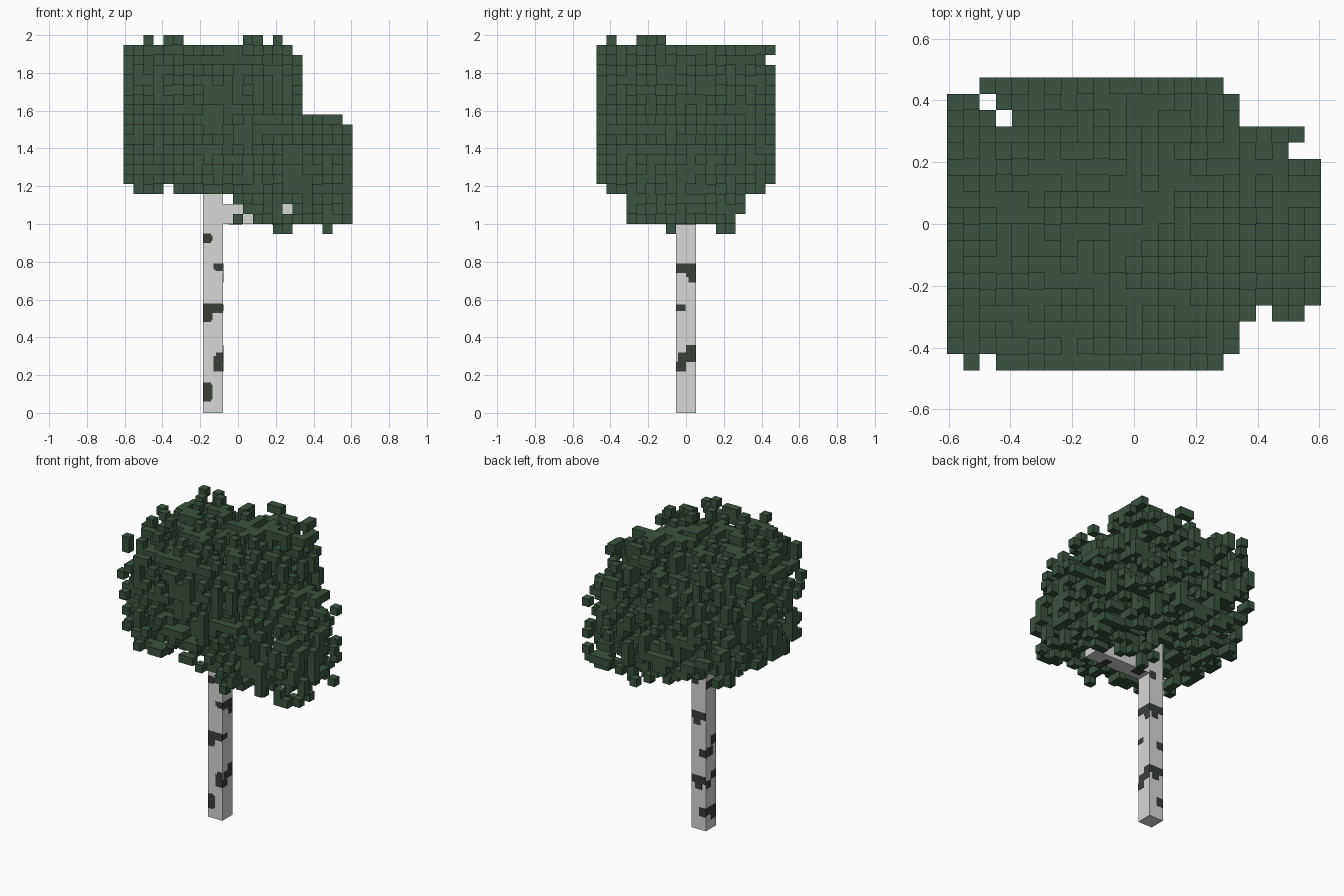
import bpy, bmesh, random
from mathutils import Vector

if "Cube" in bpy.data.objects:
    bpy.data.objects.remove(bpy.data.objects["Cube"], do_unlink=True)

random.seed(11)
S = 2 / 38                                # size of one block
ORIGIN = Vector((-11.5 * S, -9 * S, 0))   # corner of the block grid


def material(name, rgb):
    m = bpy.data.materials.new(name)
    m.use_nodes = True
    m.diffuse_color = (*rgb, 1)
    m.node_tree.nodes["Principled BSDF"].inputs["Base Color"].default_value = (*rgb, 1)
    return m


LEAF = material("leaf green", (0.041, 0.087, 0.050))
BARK = material("pale bark", (0.68, 0.68, 0.67))
MARK = material("dark bark", (0.042, 0.050, 0.042))


def finish(name, bm, mat):
    me = bpy.data.meshes.new(name)
    bm.to_mesh(me)
    bm.free()
    me.materials.append(mat)
    ob = bpy.data.objects.new(name, me)
    bpy.context.collection.objects.link(ob)
    return ob


def add_box(bm, lo, hi):
    lo, hi = Vector(lo), Vector(hi)
    for v in bmesh.ops.create_cube(bm, size=1)["verts"]:
        v.co = Vector([(lo[a] + hi[a]) / 2 + v.co[a] * (hi[a] - lo[a]) for a in range(3)])


def box(name, lo, hi, mat):
    bm = bmesh.new()
    add_box(bm, lo, hi)
    return finish(name, bm, mat)


# Wood: block ranges (low corner, high corner)
WOOD = {
    "trunk": ((8, 8, 0), (10, 10, 30)),
    "branch": ((10, 8, 19), (18, 10, 21)),
    "branch_upright": ((16, 8, 21), (18, 10, 27)),
}
for name, (lo, hi) in WOOD.items():
    box(name, ORIGIN + Vector(lo) * S, ORIGIN + Vector(hi) * S, BARK)

# Bark marks: thin plates as (u0, u1, z0, z1) on each trunk side, u across the side
X0, X1, Y0, Y1 = -3.5 * S, -1.5 * S, -S, S
T = 0.0015
MARKS = {
    "front": [(0, .04, .90, .95), (.04, .05, .91, .94), (.055, .105, .76, .79), (.065, .105, .75, .76),
              (0, .105, .53, .58), (0, .04, .48, .53), (.04, .05, .49, .53),
              (.055, .105, .22, .30), (.068, .105, .30, .32), (0, .04, .06, .16), (.04, .05, .07, .15)],
    "right": [(0, .105, .74, .79), (.053, .105, .72, .74), (.065, .105, .69, .72), (0, .05, .54, .575),
              (0, .053, .22, .27), (.01, .105, .27, .32), (.053, .105, .32, .36)],
    "back": [(.0, .105, .74, .79), (.04, .09, .70, .74), (0, .05, .49, .54), (0, .105, .31, .36),
             (.03, .08, .27, .31), (0, .05, .09, .15), (.055, .105, .97, 1.02)],
    "left": [(0, .105, .95, 1.0), (0, .05, .56, .62), (.03, .105, .49, .55), (.055, .105, .28, .33),
             (0, .05, .33, .38), (0, .105, .10, .15), (0, .05, .06, .10)],
}
bm = bmesh.new()
for side, rects in MARKS.items():
    for u0, u1, z0, z1 in rects:
        if side in ("front", "back"):
            y = Y0 if side == "front" else Y1
            add_box(bm, (X0 + u0, y - T, z0), (X0 + u1, y + T, z1))
        else:
            x = X1 if side == "right" else X0
            add_box(bm, (x - T, Y0 + u0, z0), (x + T, Y0 + u1, z1))
# marks around the branch
add_box(bm, (.08, Y0 - T, 1.0), (.13, Y0 + T, 1.05))
add_box(bm, (-.05, -.01, 1.0 - T), (.02, Y1, 1.0 + T))
add_box(bm, (.18, Y0, 1.0 - T), (.23, .01, 1.0 + T))
add_box(bm, (.29, Y0 - T, 1.21), (.34, Y0 + T, 1.26))
add_box(bm, (.342 - T, 0, 1.21), (.342 + T, Y1, 1.26))
add_box(bm, (-.13, 0, 30 * S - T), (X1, Y1, 30 * S + T))
finish("bark_marks", bm, MARK)

# Leaf blocks scattered in two rounded crowns that thin out towards the rim:
# centre, half sizes, corner rounding, corner limit, fullness
CROWNS = [((9, 9, 30), (9, 9, 8), 4, 19, 0.76), ((17, 9, 24), (6, 6, 6), 3, 11, 0.70)]
SPARSE_LAYERS = {18: 0.08, 37: 0.035}     # lowest and highest leaf layers


def in_wood(c):
    return any(all(lo[a] <= c[a] < hi[a] for a in range(3)) for lo, hi in WOOD.values())


cells = set()
for centre, half, rounding, limit, fullness in CROWNS:
    lo = [centre[a] - half[a] for a in range(3)]
    for i in range(2 * half[0]):
        for j in range(2 * half[1]):
            for k in range(2 * half[2]):
                c = (lo[0] + i, lo[1] + j, lo[2] + k)
                d = [abs(c[a] + 0.5 - centre[a]) for a in range(3)]
                corner = sum(max(0, d[a] - half[a] + rounding) ** 2 for a in range(3))
                radius = sum((d[a] / half[a]) ** 2 for a in range(3)) ** 0.5
                density = SPARSE_LAYERS.get(c[2], min(0.42, fullness - 0.41 * radius))
                if corner <= limit and not in_wood(c) and random.random() < density:
                    cells.add(c)

# Leaves: only the exposed block faces
bm = bmesh.new()
for c in sorted(cells):
    verts = {}
    for axis in range(3):
        for step in (0, 1):
            n = list(c)
            n[axis] += 2 * step - 1
            if tuple(n) in cells:
                continue
            b, e = (axis + 1) % 3, (axis + 2) % 3
            ring = []
            for p, q in ((0, 0), (1, 0), (1, 1), (0, 1)):
                v = list(c)
                v[axis] += step
                v[b] += p
                v[e] += q
                v = tuple(v)
                if v not in verts:
                    verts[v] = bm.verts.new(ORIGIN + Vector(v) * S)
                ring.append(verts[v])
            bm.faces.new(ring if step else ring[::-1])
finish("leaves", bm, LEAF)
